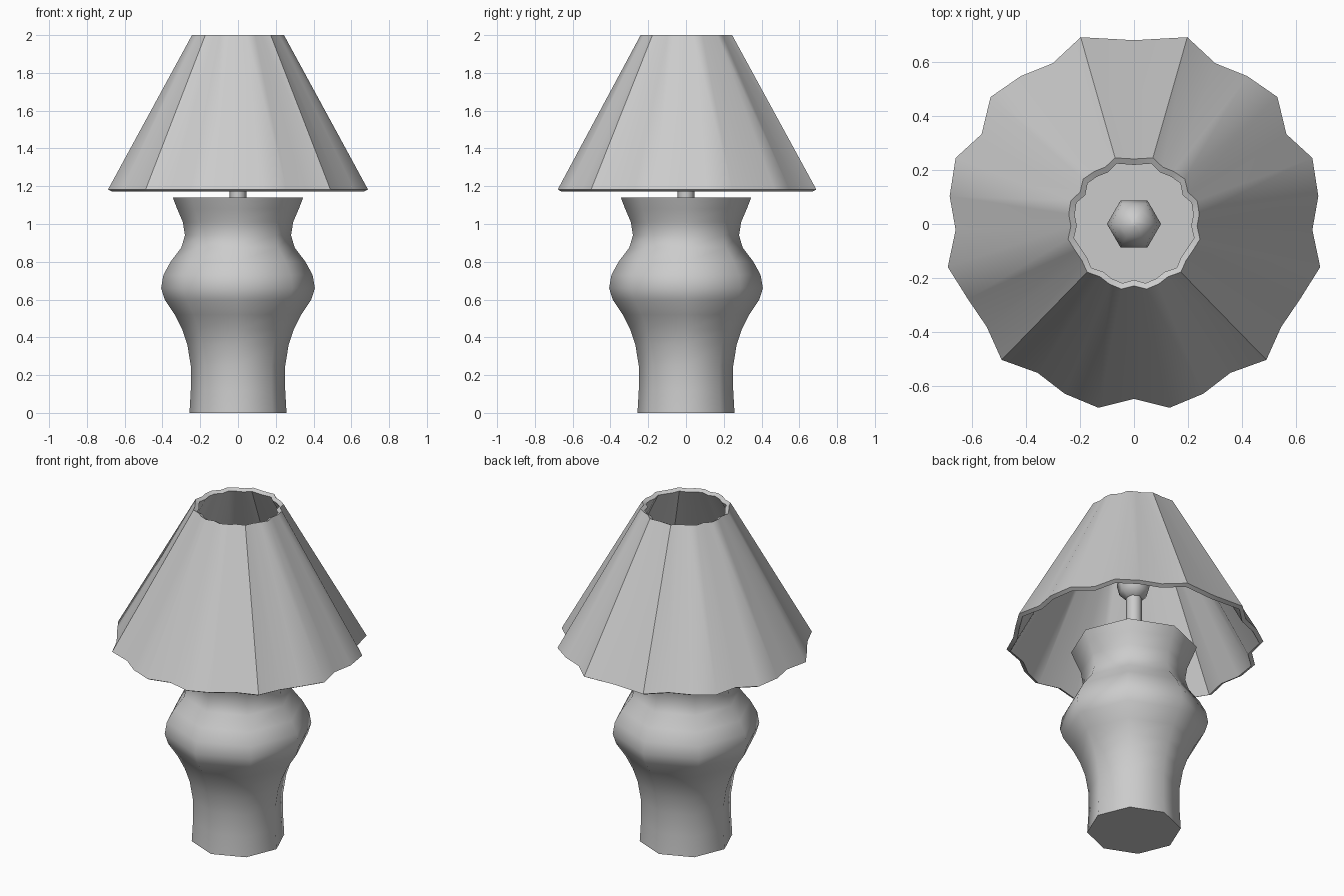
import bpy, bmesh, math

if "Cube" in bpy.data.objects:
    bpy.data.objects.remove(bpy.data.objects["Cube"])


def make_object(name, rings, closed_loop=False, angle=50):
    """Skin a stack of equal-length rings; cap the ends or close the stack on itself."""
    bm = bmesh.new()
    vs = [[bm.verts.new(p) for p in ring] for ring in rings]
    n = len(vs[0])
    pairs = list(zip(vs, vs[1:]))
    if closed_loop:
        pairs.append((vs[-1], vs[0]))
    else:
        bm.faces.new(vs[0][::-1])
        bm.faces.new(vs[-1])
    for a, b in pairs:
        for i in range(n):
            j = (i + 1) % n
            bm.faces.new((a[i], a[j], b[j], b[i]))
    bmesh.ops.recalc_face_normals(bm, faces=bm.faces)
    mesh = bpy.data.meshes.new(name)
    bm.to_mesh(mesh)
    bm.free()
    ob = bpy.data.objects.new(name, mesh)
    bpy.context.collection.objects.link(ob)
    bpy.ops.object.select_all(action='DESELECT')
    ob.select_set(True)
    bpy.context.view_layer.objects.active = ob
    bpy.ops.object.shade_smooth_by_angle(angle=math.radians(angle))
    return ob


def lathe(name, profile, sides):
    turn = [2 * math.pi * i / sides for i in range(sides)]
    rings = [[(r * math.cos(t), r * math.sin(t), z) for t in turn] for r, z in profile]
    return make_object(name, rings, angle=65)


# Eight-sided vase body
lathe("body", [(.257, 0), (.25, .12), (.25, .25), (.268, .36), (.295, .44),
               (.335, .52), (.388, .60), (.407, .66), (.395, .73), (.357, .80),
               (.30, .875), (.281, .94), (.292, 1.01), (.322, 1.08), (.345, 1.14)], 8)

# Stem and six-sided bulb
lathe("stem", [(.044, 1.12), (.044, 1.48)], 8)
lathe("bulb", [(.045, 1.46), (.085, 1.50), (.10, 1.56), (.088, 1.62),
               (.055, 1.67), (.012, 1.69)], 6)

# Wavy lampshade: half outline of the lower rim, mirrored in x
half = [(.197, .69), (.30, .594), (.419, .546), (.53, .469), (.563, .332),
        (.659, .244), (.681, .103), (.659, -.022), (.688, -.159), (.614, -.277),
        (.544, -.38), (.489, -.502), (.356, -.55), (.256, -.627), (.131, -.679)]
outline = [(0, .679)] + half + [(0, -.646)] + [(-x, y) for x, y in reversed(half)]


def shade_ring(scale, inset, z):
    ring = []
    for x, y in outline:
        k = scale - inset / math.hypot(x, y)
        ring.append((x * k, y * k, z))
    return ring


make_object("shade", [shade_ring(1, 0, 1.183), shade_ring(.354, 0, 2.0),
                      shade_ring(.354, .022, 1.988), shade_ring(1, .022, 1.171)],
            closed_loop=True, angle=40)
